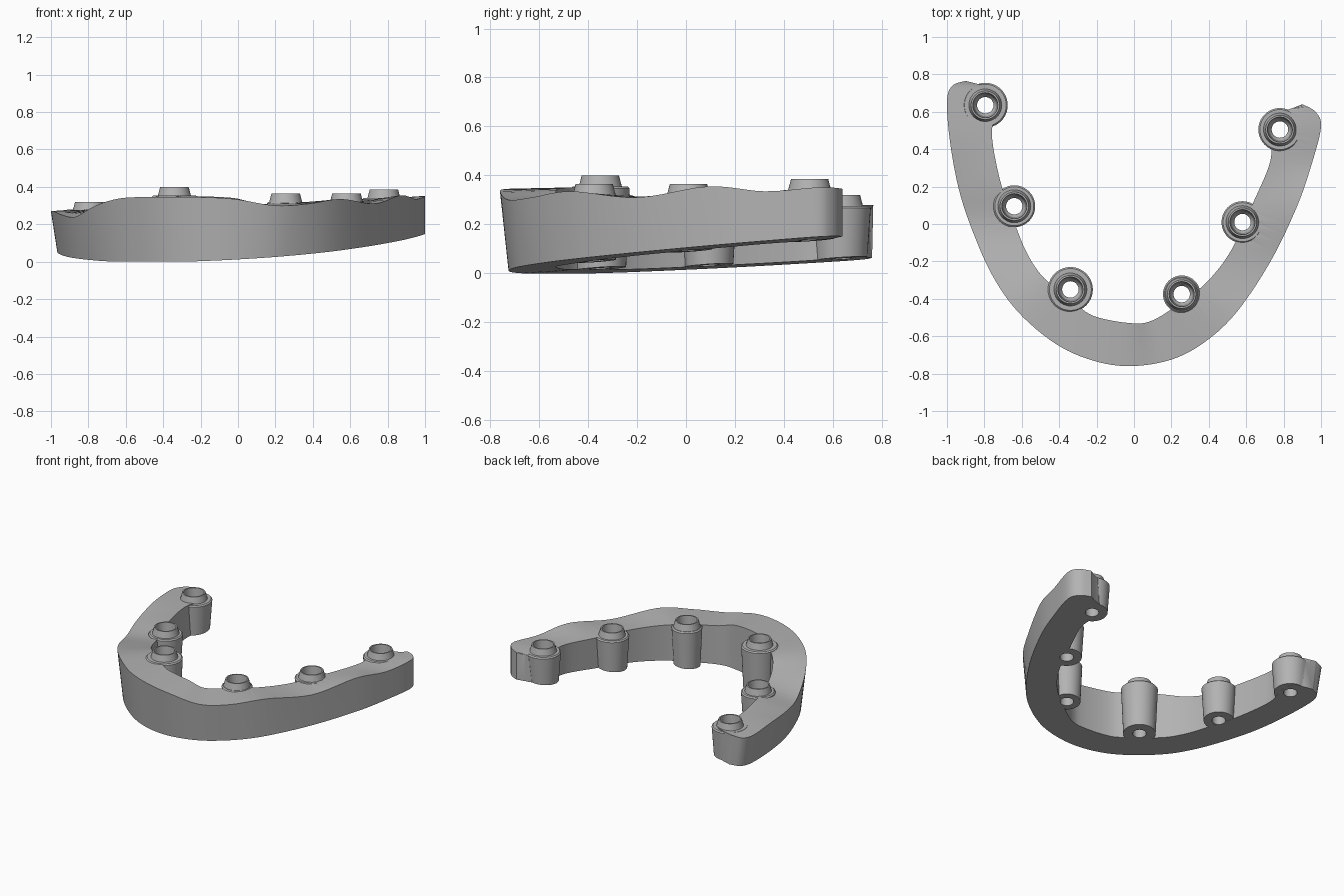
import bpy, bmesh, math
from mathutils import Vector

if "Cube" in bpy.data.objects:
    bpy.data.objects.remove(bpy.data.objects["Cube"], do_unlink=True)

# One plain grey finish
grey = bpy.data.materials.new("satin grey")
grey.use_nodes = True
colour = (0.45, 0.45, 0.45, 1)
grey.diffuse_color = colour
grey.node_tree.nodes["Principled BSDF"].inputs["Base Color"].default_value = colour

# Cross-sections along the arch: outer x, y, top height, then inner x, y, top height
SECTIONS = [
    (-.90, .765, .28, -.82, .745, .28),
    (-.97, .74, .27, -.75, .71, .28),
    (-1, .66, .27, -.73, .62, .28),
    (-.985, .45, .27, -.76, .48, .28),
    (-.94, .2, .25, -.715, .23, .28),
    (-.87, -.02, .24, -.64, .01, .27),
    (-.76, -.27, .30, -.57, -.16, .30),
    (-.62, -.47, .34, -.48, -.29, .34),
    (-.42, -.64, .345, -.34, -.40, .35),
    (-.22, -.73, .345, -.22, -.49, .35),
    (-.02, -.76, .335, -.02, -.53, .34),
    (.2, -.725, .30, .1, -.515, .31),
    (.38, -.63, .31, .25, -.42, .315),
    (.55, -.47, .335, .39, -.31, .315),
    (.73, -.2, .31, .52, -.14, .315),
    (.87, .09, .355, .64, .12, .32),
    (.95, .32, .335, .73, .34, .33),
    (1, .52, .35, .73, .5, .335),
    (.97, .6, .35, .78, .59, .335),
    (.9, .64, .345, .85, .62, .335),
]

# Posts: x, y, boss radius, collar top height
POSTS = [
    (-.795, .635, .12, .32),
    (-.64, .095, .112, .32),
    (-.34, -.35, .12, .40),
    (.255, -.375, .1, .365),
    (.58, .01, .112, .365),
    (.78, .505, .115, .385),
]


def base_height(x, y):
    """Tilted flat underside."""
    return max(0, .06 + .054 * x + .066 * y)


def resample(rows, steps):
    """Smooth curve through all the cross-sections."""
    rows = [Vector(r) for r in rows]
    result = []
    for i in range(len(rows) - 1):
        a, b = rows[max(i - 1, 0)], rows[i]
        c, d = rows[i + 1], rows[min(i + 2, len(rows) - 1)]
        for k in range(steps):
            t = k / steps
            result.append(b + (c - a) * (t / 2)
                          + (a * 2 - b * 5 + c * 4 - d) * (t * t / 2)
                          + (b * 3 - a - c * 3 + d) * (t ** 3 / 2))
    return result + [rows[-1]]


def add_object(name, bm):
    bmesh.ops.recalc_face_normals(bm, faces=bm.faces)
    mesh = bpy.data.meshes.new(name)
    bm.to_mesh(mesh)
    bm.free()
    mesh.materials.append(grey)
    obj = bpy.data.objects.new(name, mesh)
    bpy.context.collection.objects.link(obj)
    return obj


def make_bar():
    bm = bmesh.new()
    rings = []
    for ox, oy, oz, ix, iy, iz in resample(SECTIONS, 6):
        outer, inner = Vector((ox, oy)), Vector((ix, iy))
        # The outer wall leans outwards, least at the left end
        lean = .035 * min(1, max(0, (.9 - ox) / .6))
        foot = outer + (inner - outer).normalized() * min(lean, (inner - outer).length / 4)
        corners = [(ox, oy, oz), (ix, iy, iz),
                   (ix, iy, base_height(ix, iy)),
                   (foot.x, foot.y, base_height(foot.x, foot.y))]
        rings.append([bm.verts.new(p) for p in corners])
    for a, b in zip(rings, rings[1:]):
        for i in range(4):
            j = (i + 1) % 4
            bm.faces.new((a[i], a[j], b[j], b[i]))
    bm.faces.new(rings[0])
    bm.faces.new(rings[-1])
    bmesh.ops.triangulate(bm, faces=bm.faces)
    return add_object("arch_bar", bm)


def lathe(name, x, y, profile, segments=40):
    """Solid of revolution; a height of None follows the underside."""
    bm = bmesh.new()
    rings = []
    for r, z in profile:
        ring = []
        for i in range(segments):
            angle = math.tau * i / segments
            px, py = x + r * math.cos(angle), y + r * math.sin(angle)
            pz = base_height(px, py) + .001 if z is None else z
            ring.append(bm.verts.new((px, py, pz)))
        rings.append(ring)
    for a, b in zip(rings, rings[1:]):
        for i in range(segments):
            j = (i + 1) % segments
            bm.faces.new((a[i], a[j], b[j], b[i]))
    bm.faces.new(rings[0])
    bm.faces.new(rings[-1])
    return add_object(name, bm)


def combine(target, tool, operation):
    mod = target.modifiers.new(tool.name, "BOOLEAN")
    mod.operation, mod.solver, mod.object = operation, "EXACT", tool
    bpy.context.view_layer.objects.active = target
    bpy.ops.object.modifier_apply(modifier=mod.name)
    bpy.data.objects.remove(tool, do_unlink=True)


bar = make_bar()

# Tapered bosses with raised collars
for x, y, radius, top in POSTS:
    shelf = top - .045
    post = lathe("post", x, y, [(radius * .88, None), (radius, shelf - .008),
                                (radius - .008, shelf), (.088, shelf),
                                (.076, top)])
    combine(bar, post, "UNION")

# Stepped screw holes through every post
for x, y, radius, top in POSTS:
    hole = lathe("hole", x, y, [(.044, -.1), (.044, top - .14), (.058, top - .12),
                                (.067, top), (.067, top + .1)])
    combine(bar, hole, "DIFFERENCE")

bpy.ops.object.select_all(action="DESELECT")
bar.select_set(True)
bpy.context.view_layer.objects.active = bar
bpy.ops.object.shade_smooth_by_angle(angle=math.radians(30))
